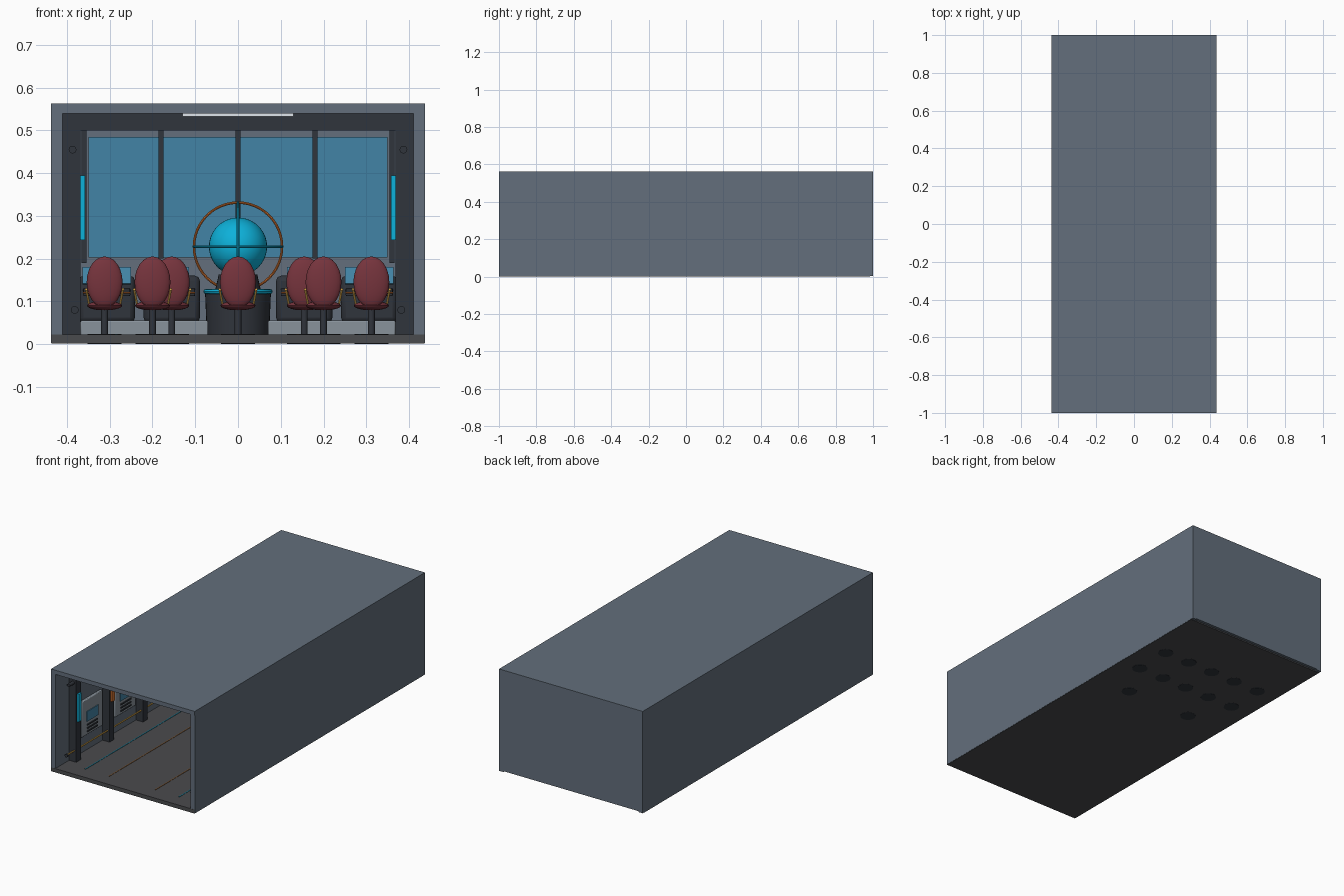
import bpy, bmesh, math
from mathutils import Matrix, Vector

if "Cube" in bpy.data.objects:
    bpy.data.objects.remove(bpy.data.objects["Cube"])

MATS = {}
PALETTE = {
    "hull": (.125, .158, .20), "dark": (.030, .035, .045), "floor": (.068, .07, .075),
    "panel": (.25, .29, .33), "cyan": (.004, .44, .70), "orange": (.65, .17, .03),
    "gold": (.70, .40, .07), "glass": (.055, .23, .38), "red": (.18, .034, .046),
    "white": (.75, .80, .85), "dim_cyan": (.01, .16, .24), "dim_orange": (.17, .08, .03),
}


def finish(obj, name, color):
    obj.name = name
    if color not in MATS:
        MATS[color] = bpy.data.materials.new(color)
        MATS[color].diffuse_color = (*PALETTE[color], 1)
    obj.data.materials.append(MATS[color])
    obj.data.shade_smooth()
    obj.data.set_sharp_from_angle(angle=math.radians(35))
    return obj


def from_bmesh(bm, name, color):
    mesh = bpy.data.meshes.new(name)
    bm.to_mesh(mesh)
    bm.free()
    obj = bpy.data.objects.new(name, mesh)
    bpy.context.collection.objects.link(obj)
    return finish(obj, name, color)


def box(name, x, y, z, color, bevel=0, tilt=0):
    """Box from (min, max) ranges, optionally tilted about x."""
    bm = bmesh.new()
    size = Vector((x[1] - x[0], y[1] - y[0], z[1] - z[0]))
    bmesh.ops.create_cube(bm, size=1, matrix=Matrix.Diagonal((*size, 1)))
    obj = from_bmesh(bm, name, color)
    obj.location = (sum(x) / 2, sum(y) / 2, sum(z) / 2)
    obj.rotation_euler.x = tilt
    if bevel:
        mod = obj.modifiers.new("bevel", "BEVEL")
        mod.width, mod.segments = bevel, 2
    return obj


def rod(name, a, b, r, color, r2=None, sides=16):
    """Cylinder or cone between two points."""
    a, b = Vector(a), Vector(b)
    bm = bmesh.new()
    bmesh.ops.create_cone(bm, cap_ends=True, segments=sides, radius1=r,
                          radius2=r if r2 is None else r2, depth=(b - a).length)
    obj = from_bmesh(bm, name, color)
    obj.location = (a + b) / 2
    obj.rotation_euler = (b - a).to_track_quat("Z", "Y").to_euler()
    return obj


def ellipsoid(name, c, r, color, seg=24):
    bm = bmesh.new()
    bmesh.ops.create_uvsphere(bm, u_segments=seg, v_segments=seg // 2, radius=1,
                              matrix=Matrix.Diagonal((*r, 1)))
    obj = from_bmesh(bm, name, color)
    obj.location = c
    return obj


def ring(name, c, R, r, color, rot=(0, 0, 0)):
    bpy.ops.mesh.primitive_torus_add(location=c, rotation=rot, major_radius=R, minor_radius=r,
                                     major_segments=48, minor_segments=8)
    return finish(bpy.context.object, name, color)


# Shell, open at the front
box("floor_plate", (-.436, .436), (-1, .985), (.001, .022), "floor")
box("ceiling_plate", (-.437, .437), (-1, 1), (.54, .563), "hull")
box("back_wall", (-.437, .437), (.975, 1), (.008, .563), "hull")
for s in (-1, 1):
    box("side_wall", sorted((s * .411, s * .437)), (-.9995, 1), (.003, .563), "hull")
box("ceiling_light", (-.13, .13), (-.92, .92), (.533, .541), "white")

# Portal ribs with bolts and glowing strips
RIBS = [-.86 + .29 * i for i in range(7)]
for i, y in enumerate(RIBS):
    box("rib_beam", (-.411, .411), (y - .02, y + .02), (.5, .541), "dark")
    for s in (-1, 1):
        box("rib_post", sorted((s * .368, s * .411)), (y - .02, y + .02), (.02, .502), "dark")
        box("rib_light", sorted((s * .358, s * .37)), (y - .012, y + .012), (.243, .395),
            "orange" if i % 2 else "cyan")

# Side wall service panels between the ribs
for a, b in zip(RIBS, RIBS[1:]):
    y = (a + b) / 2 + .015
    for s in (-1, 1):
        box("service_panel", sorted((s * .396, s * .412)), (y - .09, y + .09), (.115, .31), "panel", .004)
        box("service_screen", sorted((s * .392, s * .4)), (y - .05, y + .05), (.19, .245), "glass")
        for k in range(3):
            z = .13 + k * .018
            box("service_vent", sorted((s * .392, s * .4)), (y - .045, y + .045), (z, z + .008), "dark")

# Wall conduits, handrails and floor guide lines
for s in (-1, 1):
    rod("conduit", (s * .387, -.92, .455), (s * .387, .95, .455), .009, "dark")
    rod("handrail", (s * .38, -.94, .083), (s * .38, .9, .083), .004, "gold", sides=10)
    rod("handrail_cap", (s * .382, -.948, .08), (s * .382, -.938, .08), .009, "dark")
    for x, c in ((.285, "dim_cyan"), (.14, "dim_orange")):
        box("floor_line", (s * x - .003, s * x + .003), (-.92, .7), (.021, .0235), c)

# Main window with frame
box("window_glass", (-.35, .35), (.962, .98), (.203, .485), "glass")
for x in (-.36, -.18, 0, .18, .36):
    z0 = .19 if abs(x) > .3 else .2
    box("window_mullion", (x - .006, x + .006), (.945, .98), (z0, .502), "dark")

# Raised plinths with workstations
for s in (-1, 1):
    box("plinth", sorted((s * .07, s * .368)), (.73, .94), (.02, .055), "panel", .003)
    for x, w in ((.155, .04), (.307, .057)):
        cx = s * x
        box("console_body", (cx - .066, cx + .066), (.79, .89), (.05, .16), "dark", .012)
        box("console_desk", (cx - .055, cx + .055), (.745, .80), (.118, .126), "dark", .003, .25)
        rod("console_trim", (cx - .055, .742, .12), (cx + .055, .742, .12), .002, "orange", sides=8)
        box("console_screen", (cx - w, cx + w), (.775, .783), (.14, .18), "glass", 0, -.3)

# Central projection table: drum, rim, emitter, globe and orbit rings
T = (0, .83)
rod("table_drum", (*T, .022), (*T, .12), .073, "dark", .077, 40)
ring("table_rim", (*T, .123), .075, .006, "cyan")
rod("table_emitter", (*T, .115), (*T, .163), .056, "dark", .045, 32)
G = (*T, .228)
ellipsoid("globe", G, (.068, .068, .068), "cyan", 40)
ring("orbit_front", G, .103, .003, "orange", (math.pi / 2, 0, 0))
ring("orbit_level", G, .103, .003, "cyan")
ring("orbit_side", G, .103, .003, "cyan", (0, math.pi / 2, 0))


def seat(x, y):
    rod("seat_base", (x, y, 0), (x, y, .0235), .04, "dark", sides=24)
    rod("seat_stem", (x, y, .02), (x, y, .085), .008, "dark")
    ellipsoid("seat_cushion", (x, y, .09), (.041, .045, .011), "red")
    ellipsoid("seat_back", (x, y - .038, .145), (.042, .014, .06), "red")
    for s in (-1, 1):
        rod("seat_arm_post", (x + s * .036, y, .092), (x + s * .043, y, .128), .0025, "gold", sides=8)
        rod("seat_arm", (x + s * .043, y - .035, .128), (x + s * .043, y + .03, .128), .003, "gold", sides=8)


# Crew seats: two rows of five and a rear pair
for y in (.42, .63):
    for x in (-.312, -.155, 0, .155, .312):
        seat(x, y)
for x in (-.2, .2):
    seat(x, .2)

for m in bpy.data.materials:
    if m.users and not m.is_grease_pencil:
        m.use_nodes = True
        m.node_tree.nodes["Principled BSDF"].inputs["Base Color"].default_value = m.diffuse_color
